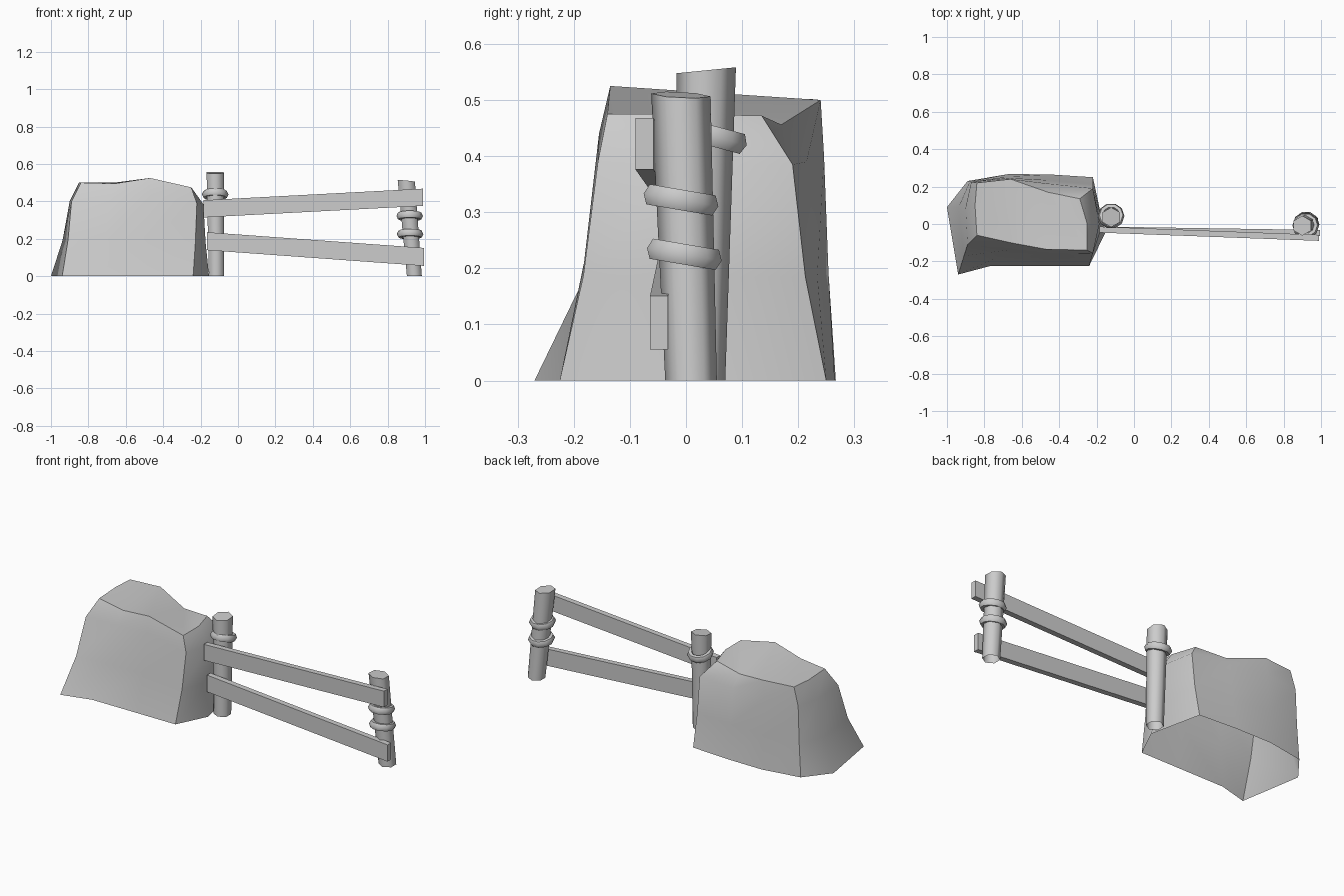
import bpy
import bmesh
from math import cos, sin, radians, atan
from mathutils import Vector

default_cube = bpy.data.objects.get("Cube")
if default_cube:
    bpy.data.objects.remove(default_cube, do_unlink=True)

GREY = (0.6, 0.6, 0.6, 1.0)
grey = bpy.data.materials.new("plain grey")
grey.use_nodes = True
grey.diffuse_color = GREY
grey.node_tree.nodes["Principled BSDF"].inputs["Base Color"].default_value = GREY


def finish(name, bm, smooth_angle=None):
    """Turn a bmesh into a named, coloured object."""
    bmesh.ops.recalc_face_normals(bm, faces=bm.faces)
    mesh = bpy.data.meshes.new(name)
    bm.to_mesh(mesh)
    bm.free()
    obj = bpy.data.objects.new(name, mesh)
    bpy.context.scene.collection.objects.link(obj)
    mesh.materials.append(grey)
    if smooth_angle:
        bpy.ops.object.select_all(action="DESELECT")
        obj.select_set(True)
        bpy.context.view_layer.objects.active = obj
        bpy.ops.object.shade_smooth_by_angle(angle=radians(smooth_angle))
    return obj


def bridge(bm, lower, upper):
    """Join two equal loops of vertices with quads."""
    count = len(lower)
    for i in range(count):
        j = (i + 1) % count
        bm.faces.new((lower[i], lower[j], upper[j], upper[i]))


def make_rock():
    """Hollow boulder: ground outline, waist, shoulder and uneven top."""
    # Each row: ground x y, shoulder x y z, top x y z
    columns = [
        (-.94, -.27, -.89, -.11, .40, -.84, -.06, .50),
        (-.77, -.225, -.68, -.14, .42, -.66, -.10, .495),
        (-.48, -.225, -.47, -.155, .44, -.47, -.135, .525),
        (-.24, -.225, -.22, -.157, .39, -.25, -.14, .475),
        (-.155, -.05, -.185, .0, .385, -.25, .0, .475),
        (-.22, .25, -.22, .19, .385, -.29, .135, .472),
        (-.45, .265, -.45, .215, .39, -.46, .17, .456),
        (-.67, .267, -.67, .246, .40, -.66, .24, .50),
        (-.89, .23, -.87, .225, .40, -.84, .22, .502),
        (-1.0, .09, -.90, .09, .40, -.85, .10, .50),
    ]
    bm = bmesh.new()
    ground = [Vector((c[0], c[1], 0)) for c in columns]
    shoulder = [Vector(c[2:5]) for c in columns]
    top = [Vector(c[5:8]) for c in columns]
    waist = []
    for g, s in zip(ground, shoulder):
        p = g.lerp(s, 0.62)
        p.z = s.z * 0.48
        waist.append(p)
    loops = [[bm.verts.new(p) for p in ring]
             for ring in (ground, waist, shoulder, top)]
    for lower, upper in zip(loops, loops[1:]):
        bridge(bm, lower, upper)
    # Top surface: strips running from the front rim to the back rim
    t = loops[-1]
    last = len(t) - 1
    bm.faces.new((t[0], t[1], t[last - 1], t[last]))
    for i in range(1, 3):
        bm.faces.new((t[i], t[i + 1], t[last - 1 - i], t[last - i]))
    bm.faces.new((t[3], t[4], t[5], t[6]))
    bmesh.ops.triangulate(bm, faces=[f for f in bm.faces
                                     if all(v in t for v in f.verts)])
    return finish("rock", bm, 50)


def make_post(name, foot, head, slant_x, slant_y):
    """Leaning six-sided stake, open below, with a slanted cut on top."""
    bm = bmesh.new()
    loops = []
    for centre, radius in ((foot, .046), (head, .053)):
        loop = []
        for i in range(6):
            a = radians(30 + 60 * i)
            x, y = radius * cos(a), radius * sin(a)
            z = centre[2]
            if centre is head:
                z += slant_x * x + slant_y * y
            loop.append(bm.verts.new((centre[0] + x, centre[1] + y, z)))
        loops.append(loop)
    bridge(bm, *loops)
    bm.faces.new(loops[1])
    return finish(name, bm, 65)


def make_binding(name, centre, slope):
    """Rope ring wrapped round a post, dipping towards the back."""
    bm = bmesh.new()
    around, section = 10, 6
    tilt = atan(slope)
    loops = []
    for i in range(around):
        a = radians(360 * i / around)
        loop = []
        for k in range(section):
            b = radians(360 * k / section)
            r = .054 + .017 * cos(b)
            x, y, z = r * cos(a), r * sin(a), .021 * sin(b)
            loop.append(bm.verts.new((
                centre[0] + x,
                centre[1] + y * cos(tilt) - z * sin(tilt),
                centre[2] + y * sin(tilt) + z * cos(tilt))))
        loops.append(loop)
    for i in range(around):
        bridge(bm, loops[i], loops[(i + 1) % around])
    return finish(name, bm, 65)


def make_rail(name, start, end, height, thickness):
    """Straight plank with upright ends."""
    bm = bmesh.new()
    loops = []
    for x, y, z in (start, end):
        loops.append([bm.verts.new((x, y + sy * thickness / 2, z + sz * height / 2))
                      for sy, sz in ((-1, -1), (1, -1), (1, 1), (-1, 1))])
    bridge(bm, *loops)
    for loop in loops:
        bm.faces.new(loop)
    return finish(name, bm)


make_rock()

# Fence posts
make_post("inner_post", (-.116, .024, 0), (-.122, .036, .553), 0, .1)
make_post("outer_post", (.943, .009, 0), (.90, -.009, .509), -.1, -.05)

# Rope bindings
make_binding("inner_binding", (-.122, .043, .437), -.27)
make_binding("outer_upper_binding", (.918, -.009, .322), -.17)
make_binding("outer_lower_binding", (.92, -.003, .225), -.17)

# Rails fanning out from the rock
make_rail("upper_rail", (-.185, -.03, .36), (.99, -.074, .422), .092, .032)
make_rail("lower_rail", (-.165, -.03, .187), (.995, -.048, .103), .096, .032)
